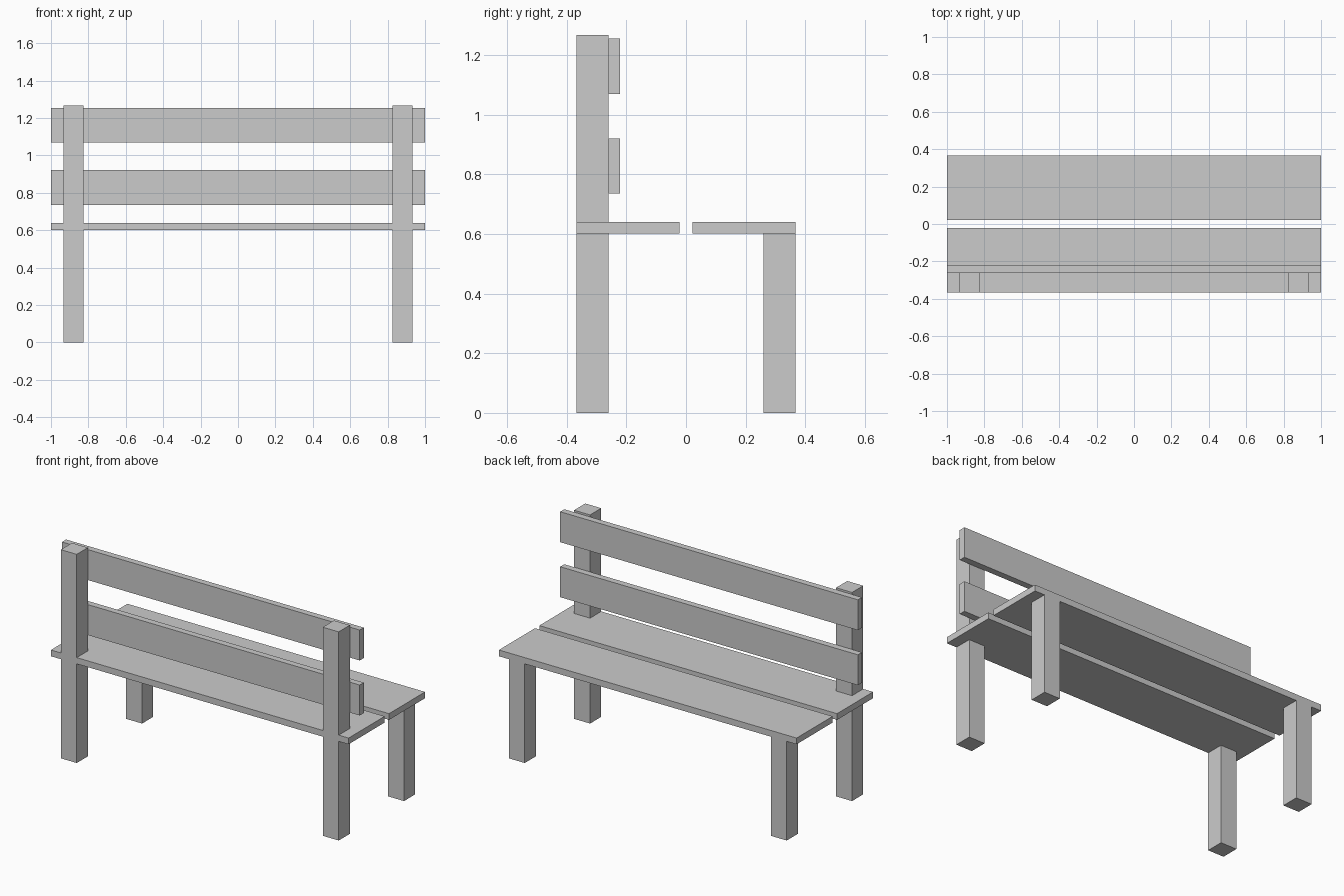
import bpy

if "Cube" in bpy.data.objects:
    bpy.data.objects.remove(bpy.data.objects["Cube"])


def box(name, x, y, z):
    """Box from (min, max) ranges on each axis."""
    ranges = (x, y, z)
    bpy.ops.mesh.primitive_cube_add(size=1, location=[(a + b) / 2 for a, b in ranges])
    ob = bpy.context.object
    ob.name = name
    ob.scale = [b - a for a, b in ranges]
    bpy.ops.object.transform_apply(location=False, rotation=False, scale=True)
    return ob


LENGTH = (-1.0, 1.0)
DEPTH = 0.367      # half depth of the bench
LEG = 0.107        # leg thickness
SEAT_Z = (0.602, 0.64)

# Two seat planks with a gap between them
box("seat_plank_back", LENGTH, (-DEPTH, -0.021), SEAT_Z)
box("seat_plank_front", LENGTH, (0.021, DEPTH), SEAT_Z)

# Legs: tall posts carry the backrest, short legs end under the seat
for side, x in (("left", -0.88), ("right", 0.88)):
    span = (x - LEG / 2, x + LEG / 2)
    box("back_post_" + side, span, (-DEPTH, -DEPTH + LEG), (0, 1.267))
    box("short_leg_" + side, span, (DEPTH - LEG, DEPTH), (0, SEAT_Z[0]))

# Backrest slats fixed to the posts
for name, z in (("lower", 0.736), ("upper", 1.07)):
    box("backrest_slat_" + name, LENGTH, (-DEPTH + LEG, -0.221), (z, z + 0.185))
